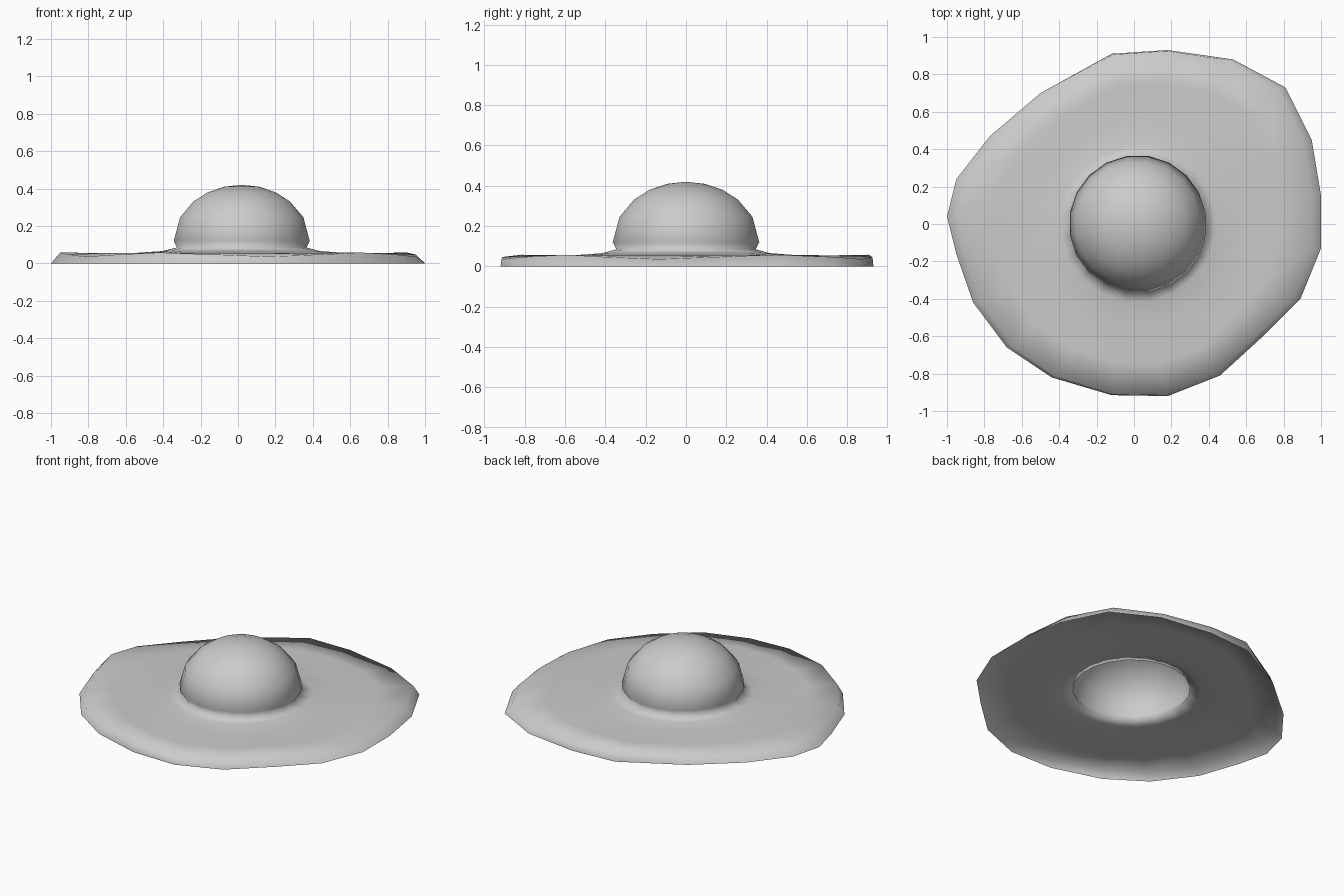
import bpy, bmesh
from math import cos, sin, radians

if "Cube" in bpy.data.objects:
    bpy.data.objects.remove(bpy.data.objects["Cube"])

# Irregular outer edge of the flat part, clockwise from the back
OUTLINE = [(-.12, .91), (.18, .93), (.53, .88), (.81, .73), (.95, .45),
           (1, .15), (1, -.13), (.89, -.40), (.69, -.60), (.46, -.81),
           (.18, -.92), (-.12, -.915), (-.44, -.82), (-.68, -.66), (-.86, -.42),
           (-.95, -.16), (-1, .04), (-.95, .24), (-.77, .47), (-.50, .70)]
N = len(OUTLINE)
CX, NECK = .02, .35


def circle(r, z):
    a = [radians(99 - 360 * k / N) for k in range(N)]
    return [(CX + r * cos(t), r * sin(t), z) for t in a]


neck = circle(NECK, .085)

# Thin skirt from the ground up to the gently wavy rim
rings = [[(x, y, 0) for x, y in OUTLINE]]
rim = [(x * .95, y * .995, .047 + .011 * cos(radians(18 * k * 5)))
       for k, (x, y) in enumerate(OUTLINE)]
rings.append(rim)

# Flat part, blending from the rim to the round neck
for t, z in ((.3, .055), (.65, .056), (.88, .066)):
    rings.append([(p[0] + (q[0] - p[0]) * t, p[1] + (q[1] - p[1]) * t, z)
                  for p, q in zip(rim, neck)])
rings.append(neck)

# Dome, slightly undercut at the neck
for a in (0, 25, 45, 60, 75):
    t = radians(a)
    rings.append(circle(.368 * cos(t), .12 + .30 * sin(t)))

bm = bmesh.new()
loops = [[bm.verts.new(p) for p in ring] for ring in rings]
for a, b in zip(loops, loops[1:]):
    for k in range(N):
        j = (k + 1) % N
        bm.faces.new((a[k], b[k], b[j], a[j]))
top = bm.verts.new((CX, 0, .42))
for k in range(N):
    bm.faces.new((loops[-1][k], top, loops[-1][(k + 1) % N]))
for f in bm.faces:
    f.smooth = True

me = bpy.data.meshes.new("fried_egg")
bm.to_mesh(me)
bm.free()
bpy.context.collection.objects.link(bpy.data.objects.new("fried_egg", me))
